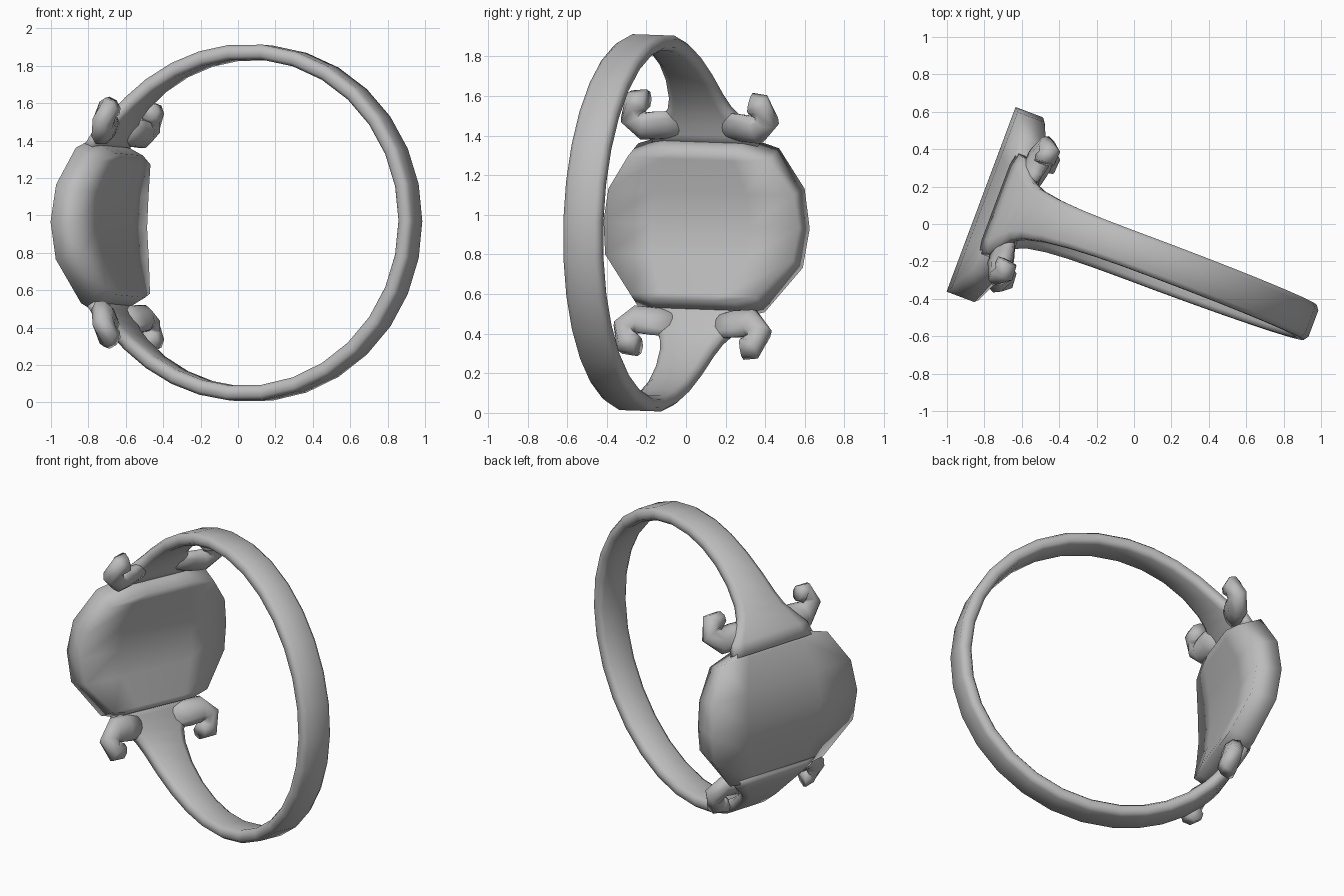
import bpy, bmesh
from math import sin, cos, pi, radians, asin
from mathutils import Vector, Matrix

cube = bpy.data.objects.get("Cube")
if cube:
    bpy.data.objects.remove(cube, do_unlink=True)

metal = bpy.data.materials.new("grey_metal")
metal.use_nodes = True
GREY = (0.5, 0.5, 0.5, 1)
metal.diffuse_color = GREY
metal.node_tree.nodes["Principled BSDF"].inputs["Base Color"].default_value = GREY

# Ring frame: local x across the ring, local y along the finger, then turned and placed
PLACE = (Matrix.Translation((0, 0, .953)) @ Matrix.Rotation(-0.035, 4, 'X')
         @ Matrix.Rotation(radians(-20.5), 4, 'Z') @ Matrix.Translation((0.13, -0.163, 0)))


def polar(r, a, w):
    """Point at radius r and angle a of the ring, w along the finger."""
    return Vector((r * cos(a), w, r * sin(a)))


def finish(name, bm):
    bmesh.ops.recalc_face_normals(bm, faces=bm.faces)
    me = bpy.data.meshes.new(name)
    bm.to_mesh(me)
    bm.free()
    me.transform(PLACE)
    for p in me.polygons:
        p.use_smooth = True
    me.materials.append(metal)
    bpy.context.collection.objects.link(bpy.data.objects.new(name, me))


def bridge(bm, a, b):
    for i in range(len(a)):
        j = (i + 1) % len(a)
        bm.faces.new((a[i], a[j], b[j], b[i]))


def loft(name, sections):
    """Skin a list of equal-length point loops and cap both ends."""
    bm = bmesh.new()
    loops = [[bm.verts.new(p) for p in s] for s in sections]
    for a, b in zip(loops, loops[1:]):
        bridge(bm, a, b)
    bm.faces.new(loops[0])
    bm.faces.new(loops[-1])
    finish(name, bm)


# Band: rounded section, widening into a shoulder at each end
half = [(a, .1) for a in range(0, 100, 12)]
half += [(106, .102), (116, .108), (126, .12), (135, .14), (140, .165), (145, .22), (149, .27), (154, .29)]
stations = [(-a, w) for a, w in reversed(half[1:])] + half
profile = [(-1, -.55), (-.75, -1), (.75, -1), (1, -.55), (1, .55), (.75, 1), (-.75, 1), (-1, .55)]
loft("band", [[polar(.915 + .04 * dr, radians(a), w * dw) for dw, dr in profile]
              for a, w in stations])

# Scrolls: four hooks curling back from the shoulders (across, height, width, radius)
hook = [(.12, .51, .06, .905), (.21, .495, .07, .885), (.305, .487, .068, .87),
        (.365, .54, .064, .885), (.338, .605, .058, .915), (.28, .62, .035, .925)]


def scroll(name, side, up):
    path = [Vector(h[:2]) for h in hook]
    sections = []
    for i, (w, z, size, rc) in enumerate(hook):
        d = (path[min(i + 1, len(path) - 1)] - path[max(i - 1, 0)]).normalized()
        deep = min(.035 + .012 * i, .062)
        loop = []
        for k in range(8):
            t = 2 * pi * k / 8
            pw = w - d.y * size * cos(t)
            pz = z + d.x * size * cos(t)
            loop.append(polar(rc + deep * sin(t), up * (pi - asin(pz / rc)), side * pw))
        sections.append(loop)
    loft(name, sections)


for side, sname in ((1, "back"), (-1, "front")):
    for up, uname in ((1, "upper"), (-1, "lower")):
        scroll(f"{uname}_{sname}_scroll", side, up)

# Plate: thick curved shield with radial edges, slightly fuller on its inner side
OUT, IN = .942, .785
rows = [(-.46, .23), (-.43, .34), (-.2, .505), (0, .527), (.2, .5), (.4, .38), (.45, .21)]
cols = (-1, -.5, .5, 1)


def plate_side(bm, radius, swell):
    """Add one curved face of the plate and return its border loop."""
    grid = []
    for i, (z, w) in enumerate(rows):
        inside = 0 < i < len(rows) - 1
        grid.append([bm.verts.new(polar(radius - (swell if inside and abs(c) < 1 else 0),
                                        pi - asin(z / OUT), c * w)) for c in cols])
    for a, b in zip(grid, grid[1:]):
        for i in range(len(cols) - 1):
            bm.faces.new((a[i], a[i + 1], b[i + 1], b[i]))
    return (grid[0] + [r[-1] for r in grid[1:-1]] + grid[-1][::-1]
            + [r[0] for r in grid[-2:0:-1]])


bm = bmesh.new()
bridge(bm, plate_side(bm, OUT, 0), plate_side(bm, IN, .015))
finish("plate", bm)
